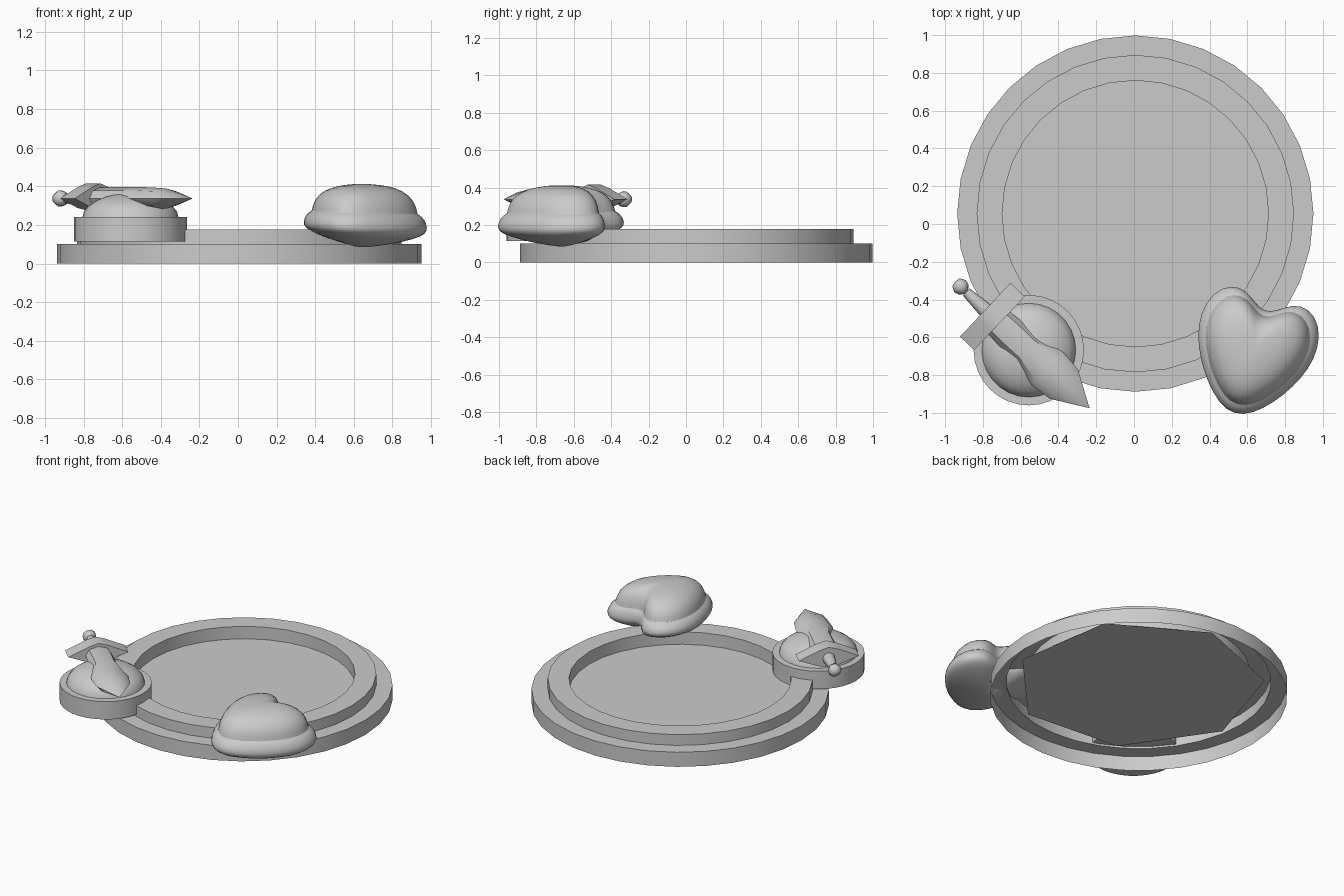
import bpy, bmesh, math
from mathutils import Vector

if "Cube" in bpy.data.objects:
    bpy.data.objects.remove(bpy.data.objects["Cube"])


def make(name, verts, faces, smooth=None, sub=0):
    me = bpy.data.meshes.new(name)
    me.from_pydata(verts, [], faces)
    bm = bmesh.new()
    bm.from_mesh(me)
    bmesh.ops.remove_doubles(bm, verts=bm.verts, dist=1e-5)
    bmesh.ops.recalc_face_normals(bm, faces=bm.faces)
    bm.to_mesh(me)
    bm.free()
    ob = bpy.data.objects.new(name, me)
    bpy.context.collection.objects.link(ob)
    if sub:
        m = ob.modifiers.new("subdivision", 'SUBSURF')
        m.levels = m.render_levels = sub
    if smooth:
        bpy.ops.object.select_all(action='DESELECT')
        ob.select_set(True)
        bpy.context.view_layer.objects.active = ob
        bpy.ops.object.shade_smooth_by_angle(angle=math.radians(smooth))
    return ob


def bridge(loops):
    """Join equal-length closed loops of points with quads."""
    n = len(loops[0])
    verts = [p for l in loops for p in l]
    faces = [(i * n + j, i * n + (j + 1) % n, (i + 1) * n + (j + 1) % n, (i + 1) * n + j)
             for i in range(len(loops) - 1) for j in range(n)]
    return verts, faces


def circle(r, z, c, n, start=0.0):
    return [(c[0] + r * math.cos(start + 2 * math.pi * i / n),
             c[1] + r * math.sin(start + 2 * math.pi * i / n), z) for i in range(n)]


def lathe(name, profile, c, n, smooth=35):
    v, f = bridge([circle(r, z, c, n) for r, z in profile])
    return make(name, v, f, smooth)


# Stepped frame, an open shell underneath
C = (0.007, 0.055)
lathe("stepped_ring", [(0.943, 0), (0.943, 0.102), (0.84, 0.102), (0.84, 0.177),
                       (0.705, 0.177), (0.705, 0.09)], C, 32)

# Thin low-poly floor plate
make("floor_plate", circle(0.80, 0.09, C, 7, math.radians(137)), [tuple(range(7))])

# Round mount with a domed stone
M = (-0.557, -0.668)
lathe("round_mount", [(0.0001, 0.115), (0.292, 0.115), (0.292, 0.24), (0.25, 0.24),
                      (0.0001, 0.24)], M, 32)
dome = [(max(0.0001, 0.25 * math.cos(a)), 0.235 + 0.13 * math.sin(a))
        for a in [math.radians(15 * i) for i in range(7)]]
lathe("dome_stone", dome, M, 28, 60)

# Dagger lying across the dome: local u runs to the tip, v across, w up
G, DZ = Vector((-0.75, -0.49, 0.337)), 0.337
U = Vector((0.728, -0.686, 0))
V = Vector((0.686, 0.728, 0))
W = Vector((0, 0, 1))


def dag(u, v, w):
    return tuple(G + U * u + V * v + W * w)


def spine(name, stations, n, smooth):
    """Elliptical or diamond sections along the dagger axis."""
    loops = [[dag(u, max(a, 1e-7) * math.cos(2 * math.pi * k / n),
                  max(b, 1e-7) * math.sin(2 * math.pi * k / n)) for k in range(n)]
             for u, a, b in stations]
    v, f = bridge(loops)
    return make(name, v, f, smooth)


spine("dagger_blade", [(0, 0, 0), (0.0, 0.08, 0.055), (0.13, 0.088, 0.06), (0.25, 0.085, 0.06),
                       (0.40, 0.12, 0.058), (0.52, 0.108, 0.052), (0.707, 0, 0)], 8, 40)
spine("dagger_grip", [(-0.19, 0, 0), (-0.19, 0.026, 0.026), (-0.10, 0.036, 0.036),
                      (0, 0.045, 0.045), (0, 0, 0)], 10, 50)
spine("dagger_pommel", [(-0.27, 0, 0), (-0.265, 0.028, 0.028), (-0.235, 0.044, 0.044),
                        (-0.205, 0.035, 0.035), (-0.18, 0, 0)], 10, 60)

# Crossguard: thick in the middle, pointed at the ends
sec = [(-0.195, 0), (-0.06, 0.06), (0, 0.078), (0.06, 0.06),
       (0.195, 0), (0.06, -0.05), (0, -0.06), (-0.06, -0.05)]
v, f = bridge([[dag(u, a, b) for a, b in sec] for u in (-0.052, 0.052)])
make("dagger_guard", v, f + [tuple(range(8)), tuple(range(8, 16))], 40)

# Puffy heart with a bottom rim and raised cushion
half = [(0, 0.205), (0.055, 0.225), (0.125, 0.285), (0.215, 0.29), (0.295, 0.22), (0.325, 0.10),
        (0.305, -0.02), (0.255, -0.13), (0.185, -0.235), (0.09, -0.33), (0, -0.36)]
outline = half + [(-x, y) for x, y in reversed(half[1:-1])]
H = (0.635, -0.662)
layers = [(0.03, 0.085), (0.15, 0.09), (0.5, 0.112), (0.84, 0.145), (0.99, 0.17), (1.02, 0.20),
          (0.97, 0.24), (0.89, 0.262), (0.865, 0.262), (0.855, 0.285), (0.80, 0.335),
          (0.64, 0.38), (0.40, 0.403), (0.15, 0.412), (0.03, 0.412)]


def heart_point(x, y, s, z):
    x, y = x * s, y * s
    px, py = 0.957 * x + 0.29 * y, -0.29 * x + 0.957 * y
    tilt = 0.07 * (0.4 - z) / 0.3      # lower rim dips toward the right
    return (H[0] + px, H[1] + py, z - tilt * px + 0.5 * tilt * py)


v, f = bridge([[heart_point(x, y, s, z) for x, y in outline] for s, z in layers])
n = len(outline)
top = (len(layers) - 1) * n
make("heart_cushion", v, f + [tuple(range(n)), tuple(range(top, top + n))], 60, 1)
